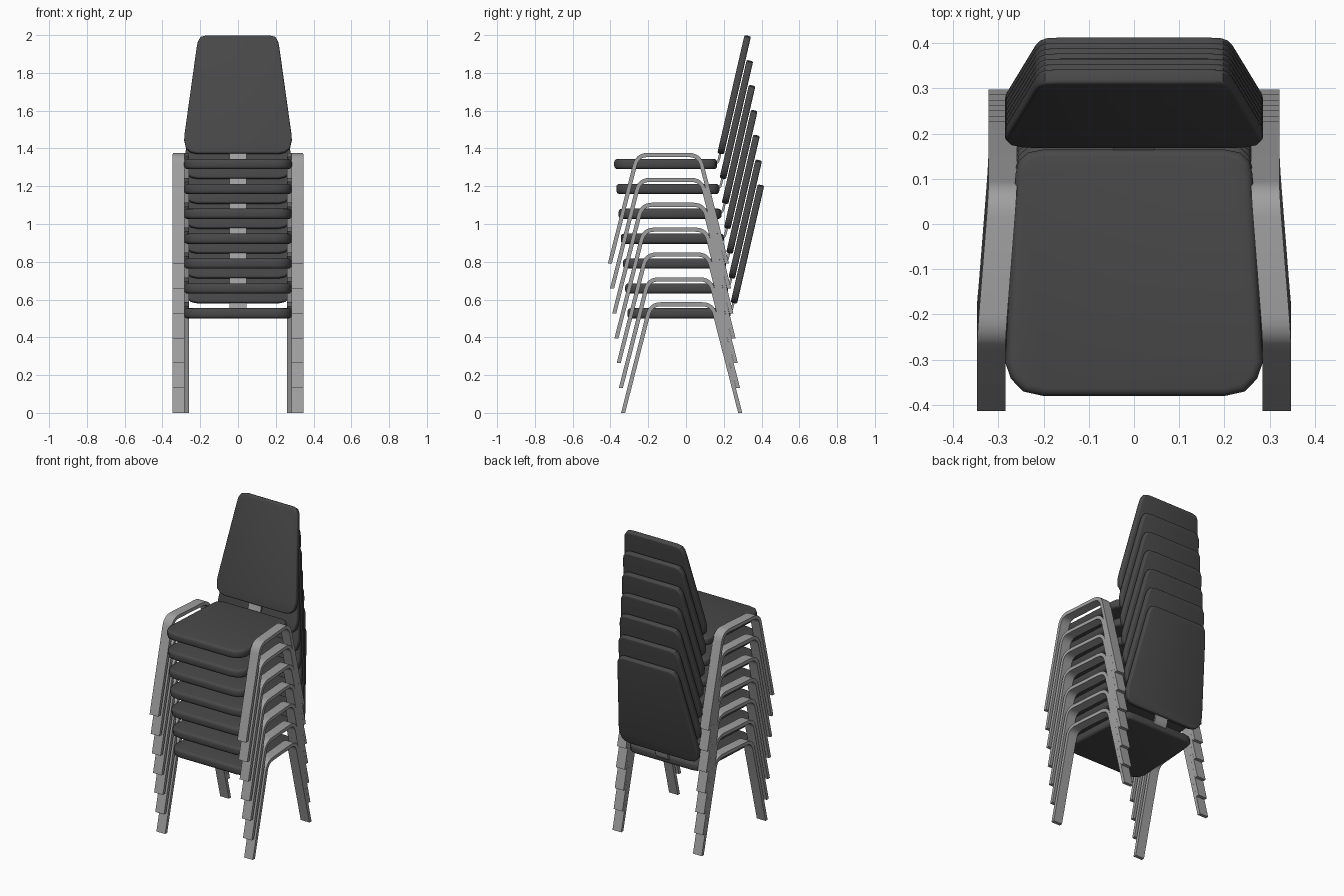
import bpy, bmesh, math
from mathutils import Vector, Matrix

if "Cube" in bpy.data.objects:
    bpy.data.objects.remove(bpy.data.objects["Cube"])

def material(name, v):
    m = bpy.data.materials.new(name)
    m.diffuse_color = (v, v, v, 1)
    m.use_nodes = True
    m.node_tree.nodes["Principled BSDF"].inputs["Base Color"].default_value = m.diffuse_color
    return m

DARK = material("charcoal cushion", 0.065)
METAL = material("grey metal", 0.35)

def make(name, bm, mat):
    bmesh.ops.recalc_face_normals(bm, faces=bm.faces[:])
    me = bpy.data.meshes.new(name)
    bm.to_mesh(me)
    bm.free()
    me.materials.append(mat)
    ob = bpy.data.objects.new(name, me)
    bpy.context.collection.objects.link(ob)
    bpy.ops.object.select_all(action='DESELECT')
    ob.select_set(True)
    bpy.context.view_layer.objects.active = ob
    bpy.ops.object.shade_smooth_by_angle(angle=math.radians(35))
    return ob

def slab(name, half, thick, mat, matrix, bevel):
    """Mirrored outline extruded upwards with rounded rims, then placed."""
    pts = half + [(-x, y) for x, y in reversed(half)]
    bm = bmesh.new()
    f = bm.faces.new([bm.verts.new((x, y, 0)) for x, y in pts])
    r = bmesh.ops.extrude_face_region(bm, geom=[f])
    bmesh.ops.translate(bm, vec=(0, 0, thick),
                        verts=[v for v in r['geom'] if isinstance(v, bmesh.types.BMVert)])
    rims = [e for e in bm.edges if abs(e.verts[0].co.z - e.verts[1].co.z) < 1e-5]
    bmesh.ops.bevel(bm, geom=rims, offset=bevel, segments=3, profile=0.5, affect='EDGES')
    bm.transform(matrix)
    return make(name, bm, mat)

def strip(bm, path, width, thick):
    """Flat bar swept along (x, y, z) points, width along x."""
    P = [Vector(p) for p in path]
    rings = []
    for i, p in enumerate(P):
        a = (p - P[max(i - 1, 0)]).normalized()
        b = (P[min(i + 1, len(P) - 1)] - p).normalized()
        t = a + b
        t.x = 0
        t.normalize()
        n = Vector((0, -t.z, t.y)) * thick / 2
        w = Vector((width / 2, 0, 0))
        rings.append([bm.verts.new(p + q) for q in (-w - n, w - n, w + n, -w + n)])
    for r, s in zip(rings, rings[1:]):
        for k in range(4):
            bm.faces.new((r[k], r[(k + 1) % 4], s[(k + 1) % 4], s[k]))
    bm.faces.new(rings[0])
    bm.faces.new(rings[-1])

def bend(a, c, b, r, n=6):
    """Rounded corner at c between a and b."""
    a, c, b = Vector(a), Vector(c), Vector(b)
    p, q = c + (a - c).normalized() * r, c + (b - c).normalized() * r
    return [p * (1 - t) ** 2 + c * 2 * t * (1 - t) + q * t * t for t in [i / n for i in range(n + 1)]]

# seat outline (x, y) and back outline (x, distance up the slope)
SEAT = [(0.2, -0.31), (0.245, -0.3), (0.272, -0.272), (0.285, -0.235),
        (0.262, 0.18), (0.255, 0.21), (0.235, 0.228), (0.2, 0.235)]
BACK = [(0.215, 0), (0.25, 0.008), (0.275, 0.03), (0.285, 0.075),
        (0.283, 0.105), (0.219, 0.575), (0.212, 0.61), (0.197, 0.634), (0.165, 0.642)]

tilt = math.atan2(0.145, 0.63)
up = Vector((0, math.sin(tilt), math.cos(tilt)))
out = Vector((0, math.cos(tilt), -math.sin(tilt)))
back_m = Matrix(((1, 0, 0, 0), (0, up.y, out.y, 0.236), (0, up.z, out.z, 0.585), (0, 0, 0, 1)))

parts = [slab("seat", SEAT, 0.054, DARK, Matrix.Translation((0, 0, 0.5)), 0.017),
         slab("backrest", BACK, 0.035, DARK, back_m, 0.009)]

# side frames: front leg, rail and rear leg in one bent bar
foot_f, top_f = (0.316, -0.333, 0), (0.316, -0.187, 0.575)
top_r, foot_r = (0.29, 0.14, 0.575), (0.29, 0.287, 0)
path = ([Vector(foot_f)] + bend(foot_f, top_f, top_r, 0.055)
        + bend(top_f, top_r, foot_r, 0.055) + [Vector(foot_r)])
bm = bmesh.new()
for s in (1, -1):
    strip(bm, [(s * p.x, p.y, p.z) for p in path], 0.063, 0.022)
for v in bm.verts:      # flat feet
    if v.co.z < 0.02:
        v.co.z = 0
parts.append(make("side_frames", bm, METAL))

# bracket joining seat and back
bm = bmesh.new()
a, c, b = (0, 0.12, 0.525), (0, 0.238, 0.525), (0, 0.268, 0.655)
strip(bm, [Vector(a)] + bend(a, c, b, 0.03, 4) + [Vector(b)], 0.09, 0.012)
parts.append(make("back_bracket", bm, METAL))

# stack of seven chairs
for i in range(1, 7):
    for p in parts:
        o = p.copy()
        o.name = f"{p.name}_{i + 1}"
        o.location = (0, -0.0117 * i, 0.1317 * i)
        bpy.context.collection.objects.link(o)
